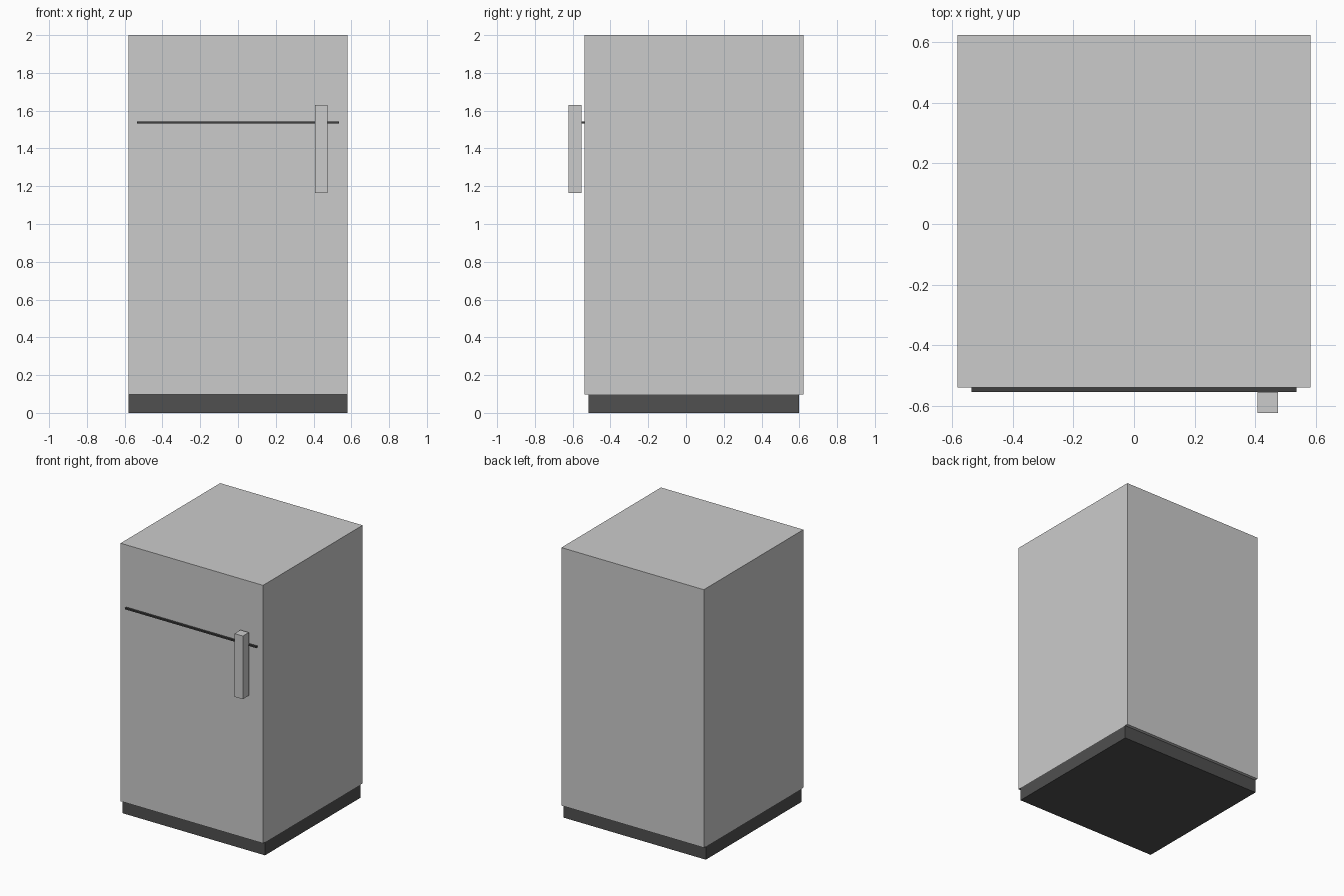
import bpy

if "Cube" in bpy.data.objects:
    bpy.data.objects.remove(bpy.data.objects["Cube"])


def material(name, value):
    m = bpy.data.materials.new(name)
    m.diffuse_color = (value, value, value, 1)
    m.use_nodes = True
    m.node_tree.nodes["Principled BSDF"].inputs["Base Color"].default_value = m.diffuse_color
    return m


def box(name, lo, hi, mat=None):
    """Axis-aligned box between two corners."""
    center = [(a + b) / 2 for a, b in zip(lo, hi)]
    bpy.ops.mesh.primitive_cube_add(size=1, location=center)
    ob = bpy.context.object
    ob.name = name
    ob.scale = [b - a for a, b in zip(lo, hi)]
    bpy.ops.object.transform_apply(location=False, rotation=False, scale=True)
    if mat:
        ob.data.materials.append(mat)
    return ob


dark = material("dark_plinth", 0.08)
black = material("dark_seam", 0.05)

# Cabinet
box("fridge_body", (-0.581, -0.538, 0.097), (0.581, 0.622, 2.0))
# Recessed plinth
box("plinth", (-0.581, -0.515, 0.0), (0.581, 0.599, 0.097), dark)
# Gap between freezer and fridge doors
box("door_seam", (-0.535, -0.554, 1.531), (0.535, -0.538, 1.542), black)
# Door handle
box("door_handle", (0.407, -0.622, 1.164), (0.475, -0.553, 1.63))
